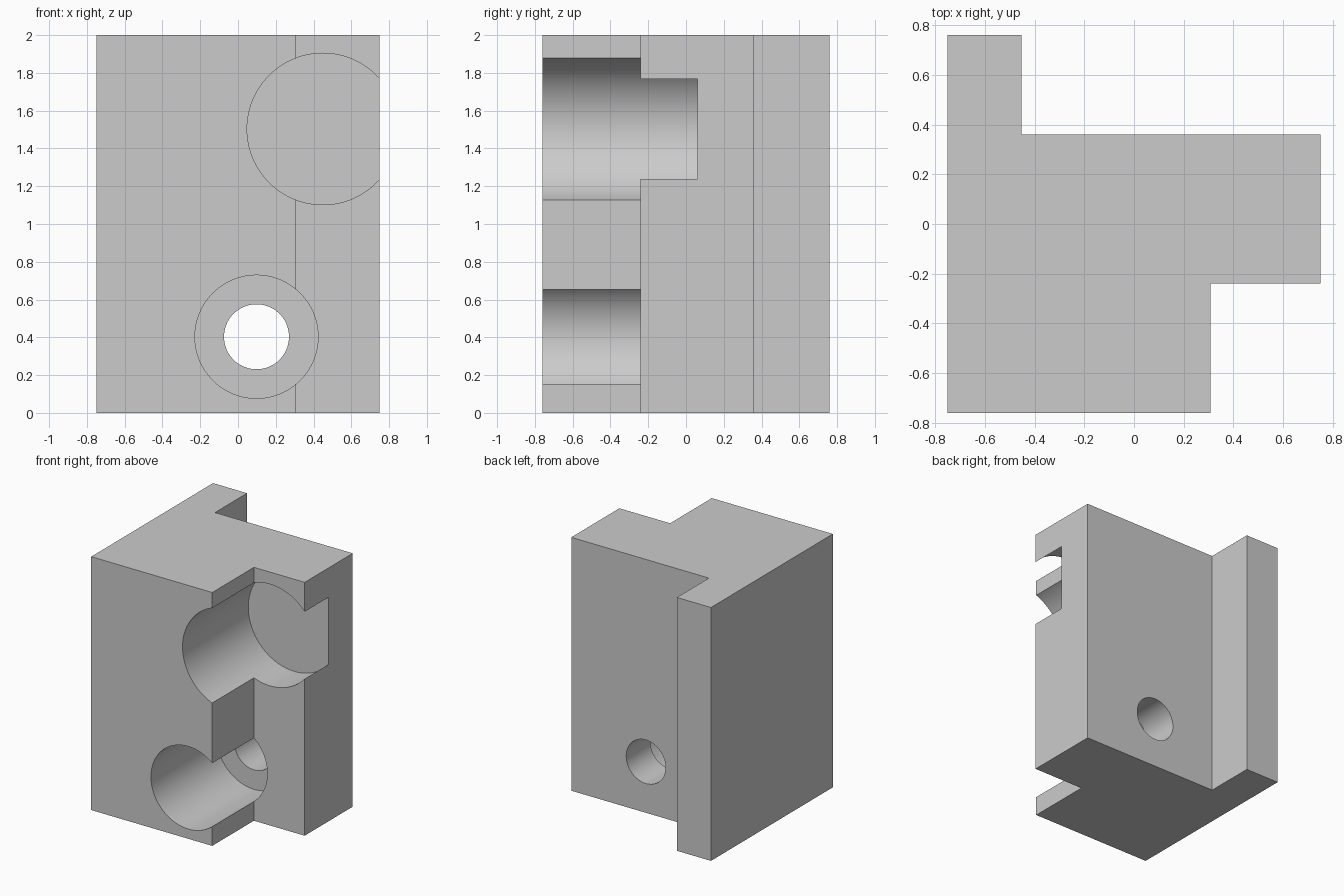
import bpy, bmesh, math
from mathutils import Matrix, Vector

if "Cube" in bpy.data.objects:
    bpy.data.objects.remove(bpy.data.objects["Cube"])

HEIGHT, HALF_X, HALF_Y = 2.0, 0.75, 0.76
FLOOR_Y = 0.06          # depth at which both counterbores stop

# Single grey material
grey = bpy.data.materials.new("light_grey")
grey.use_nodes = True
colour = (0.6, 0.6, 0.6, 1)
grey.diffuse_color = colour
grey.node_tree.nodes["Principled BSDF"].inputs["Base Color"].default_value = colour


def add_object(name, bm):
    mesh = bpy.data.meshes.new(name)
    bmesh.ops.recalc_face_normals(bm, faces=bm.faces)
    bm.to_mesh(mesh)
    bm.free()
    mesh.materials.append(grey)
    obj = bpy.data.objects.new(name, mesh)
    bpy.context.collection.objects.link(obj)
    return obj


def extruded_profile(name, points, height):
    bm = bmesh.new()
    face = bm.faces.new([bm.verts.new((x, y, 0)) for x, y in points])
    top = bmesh.ops.extrude_face_region(bm, geom=[face])["geom"]
    verts = [v for v in top if isinstance(v, bmesh.types.BMVert)]
    bmesh.ops.translate(bm, vec=Vector((0, 0, height)), verts=verts)
    return add_object(name, bm)


def drill(body, name, x, z, radius, y_end):
    """Cut a round hole along y, from in front of the body to y_end."""
    y_start = -1.0
    place = Matrix.Translation((x, (y_start + y_end) / 2, z)) @ Matrix.Rotation(math.pi / 2, 4, 'X')
    bm = bmesh.new()
    bmesh.ops.create_cone(bm, cap_ends=True, segments=128, radius1=radius,
                          radius2=radius, depth=y_end - y_start, matrix=place)
    cutter = add_object(name + "_cutter", bm)
    cutter.hide_render = True
    mod = body.modifiers.new(name, 'BOOLEAN')
    mod.operation, mod.solver, mod.object = 'DIFFERENCE', 'EXACT', cutter
    bpy.ops.object.modifier_apply(modifier=mod.name)
    bpy.data.objects.remove(cutter)


# Stepped block: rear rib on one side, front notch on the other
outline = [(-HALF_X, -HALF_Y), (0.307, -HALF_Y), (0.307, -0.24), (HALF_X, -0.24),
           (HALF_X, 0.36), (-0.453, 0.36), (-0.453, HALF_Y), (-HALF_X, HALF_Y)]
block = extruded_profile("stepped_block", outline, HEIGHT)
bpy.context.view_layer.objects.active = block
block.select_set(True)

# Upper blind bore, lower counterbore and its through hole
drill(block, "upper_bore", 0.449, 1.503, 0.401, FLOOR_Y)
drill(block, "lower_counterbore", 0.098, 0.403, 0.326, FLOOR_Y)
drill(block, "through_hole", 0.098, 0.403, 0.172, 1.0)

bpy.ops.object.shade_smooth_by_angle(angle=math.radians(30))
